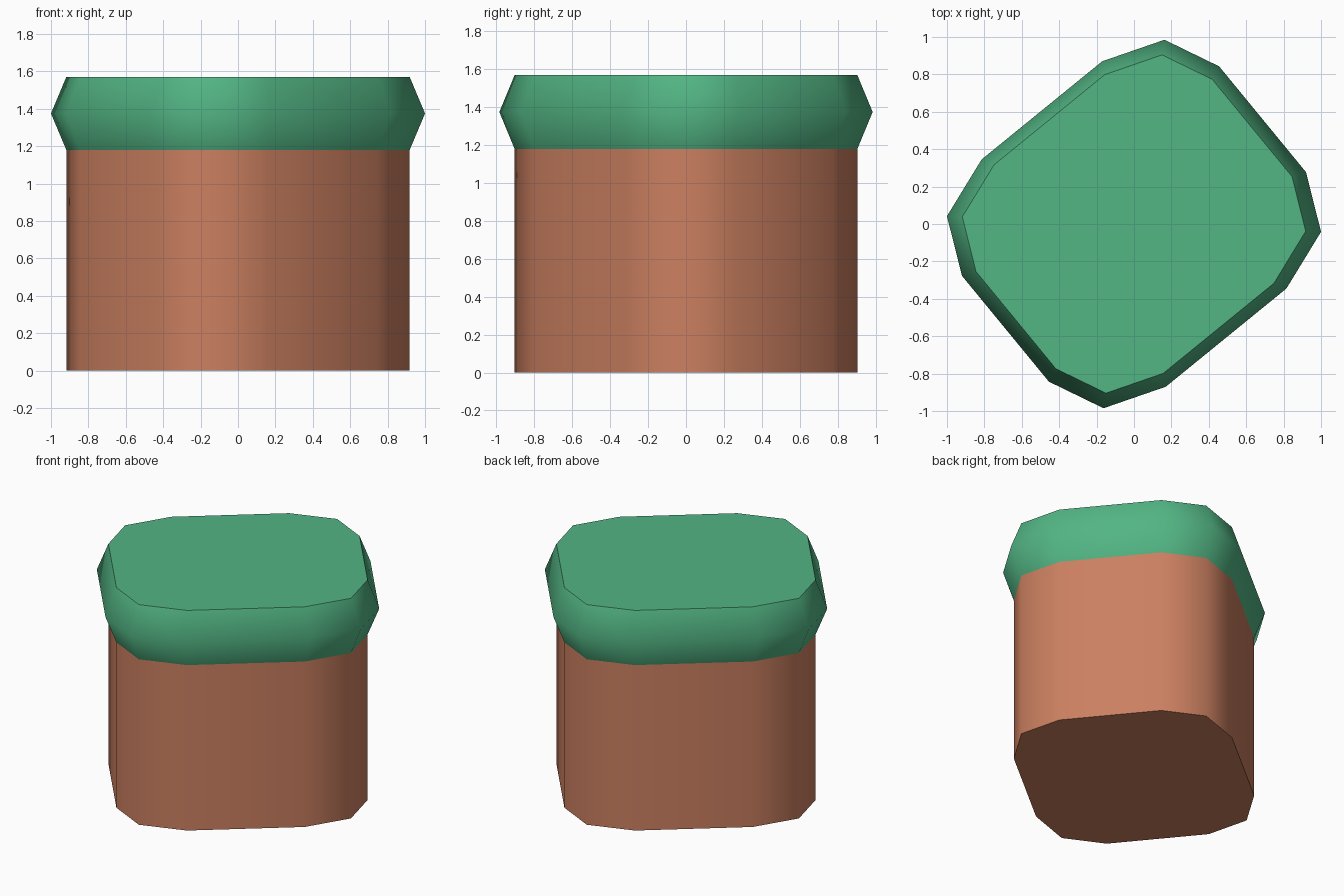
import bpy, bmesh, math

if "Cube" in bpy.data.objects:
    bpy.data.objects.remove(bpy.data.objects["Cube"])

# Half of the twelve-sided outline; the other half is its point reflection
half = [(0.163, 0.985), (0.455, 0.843), (0.92, 0.277),
        (1.0, -0.042), (0.815, -0.345), (0.17, -0.87)]
outline = half + [(-x, -y) for x, y in half]


def material(name, color):
    m = bpy.data.materials.new(name)
    m.diffuse_color = (*color, 1)
    m.use_nodes = True
    m.node_tree.nodes["Principled BSDF"].inputs["Base Color"].default_value = m.diffuse_color
    return m


def loft(name, rings, mat, cap_bottom, cap_top):
    """Stack scaled copies of the outline: rings = [(z, scale), ...]"""
    bm = bmesh.new()
    loops = [[bm.verts.new((x * s, y * s, z)) for x, y in outline] for z, s in rings]
    n = len(outline)
    for a, b in zip(loops, loops[1:]):
        for i in range(n):
            j = (i + 1) % n
            bm.faces.new((a[i], a[j], b[j], b[i]))
    if cap_bottom:
        bm.faces.new(loops[0])
    if cap_top:
        bm.faces.new(loops[-1])
    # outline runs clockwise, so side faces point inward: fix by direction
    bm.normal_update()
    for f in bm.faces:
        c = f.calc_center_median()
        if len(f.verts) == n:
            inward = (f.normal.z > 0) != (c.z > rings[0][0] + 1e-4)
        else:
            inward = f.normal.x * c.x + f.normal.y * c.y < 0
        if inward:
            f.normal_flip()
    me = bpy.data.meshes.new(name)
    bm.to_mesh(me)
    bm.free()
    me.materials.append(mat)
    ob = bpy.data.objects.new(name, me)
    bpy.context.collection.objects.link(ob)
    bpy.ops.object.select_all(action='DESELECT')
    ob.select_set(True)
    bpy.context.view_layer.objects.active = ob
    bpy.ops.object.shade_smooth_by_angle(angle=math.radians(55))
    return ob


brown = material("earth brown", (0.60, 0.215, 0.118))
green = material("grass green", (0.085, 0.46, 0.23))

# Earth column
loft("earth_column", [(0, 0.918), (1.18, 0.918)], brown, True, False)
# Bulging grass cap
loft("grass_cap", [(1.18, 0.918), (1.375, 1.0), (1.57, 0.918)], green, False, True)
